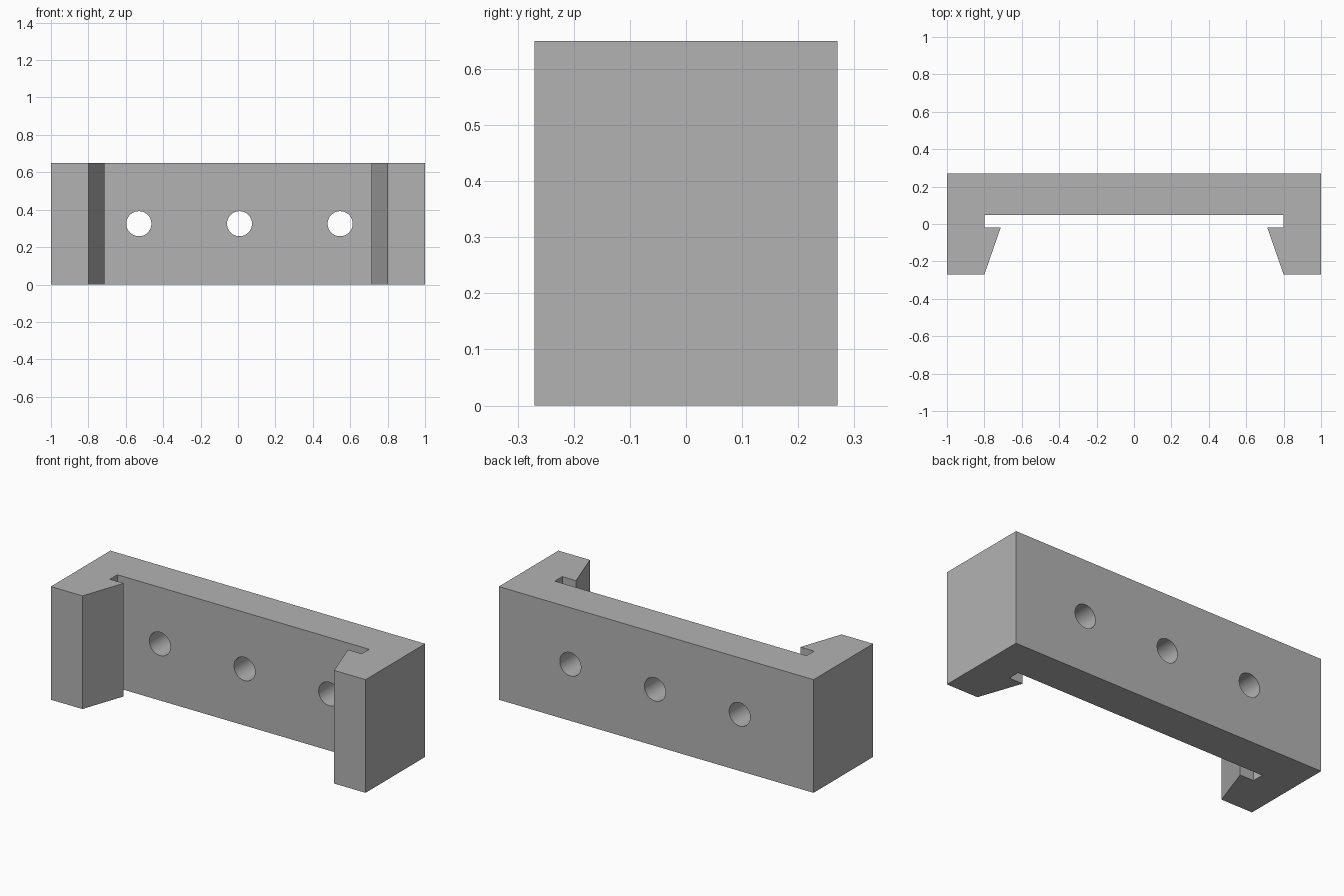
import bpy
import bmesh
import math

default_cube = bpy.data.objects.get("Cube")
if default_cube:
    bpy.data.objects.remove(default_cube, do_unlink=True)

HEIGHT = 0.65
DEPTH = 0.54
HOLE_RADIUS = 0.067
HOLE_X = (-0.53, 0.008, 0.546)

grey = bpy.data.materials.new("plain grey")
grey.use_nodes = True
colour = (0.45, 0.45, 0.45, 1)
grey.diffuse_color = colour
grey.node_tree.nodes["Principled BSDF"].inputs["Base Color"].default_value = colour

# Clip bracket: half profile from back corner to inner wall, mirrored and extruded
half = [(1, 0.27), (1, -0.27), (0.8, -0.27), (0.713, -0.02), (0.8, -0.02), (0.8, 0.048)]
outline = half + [(-x, y) for x, y in reversed(half)]

bm = bmesh.new()
base = bm.faces.new([bm.verts.new((x, y, 0)) for x, y in outline])
extruded = bmesh.ops.extrude_face_region(bm, geom=[base])
top = [v for v in extruded["geom"] if isinstance(v, bmesh.types.BMVert)]
bmesh.ops.translate(bm, verts=top, vec=(0, 0, HEIGHT))
bmesh.ops.recalc_face_normals(bm, faces=bm.faces)
mesh = bpy.data.meshes.new("clip_bracket")
bm.to_mesh(mesh)
bm.free()
mesh.materials.append(grey)
bracket = bpy.data.objects.new("clip_bracket", mesh)
bpy.context.collection.objects.link(bracket)


def drill(target, x):
    """Cut a round screw hole through the back plate."""
    bpy.ops.mesh.primitive_cylinder_add(
        vertices=48, radius=HOLE_RADIUS, depth=DEPTH,
        location=(x, DEPTH / 3, HEIGHT / 2), rotation=(math.pi / 2, 0, 0))
    cutter = bpy.context.object
    cutter.name = "hole_cutter"
    cutter.hide_render = True
    cutter.data.materials.append(grey)
    cut = target.modifiers.new("screw_hole", "BOOLEAN")
    cut.operation = "DIFFERENCE"
    cut.solver = "EXACT"
    cut.object = cutter
    bpy.ops.object.select_all(action="DESELECT")
    target.select_set(True)
    bpy.context.view_layer.objects.active = target
    bpy.ops.object.modifier_apply(modifier=cut.name)
    bpy.data.objects.remove(cutter, do_unlink=True)


# Screw holes
for hole_x in HOLE_X:
    drill(bracket, hole_x)

bpy.ops.object.shade_smooth_by_angle(angle=math.radians(15))
